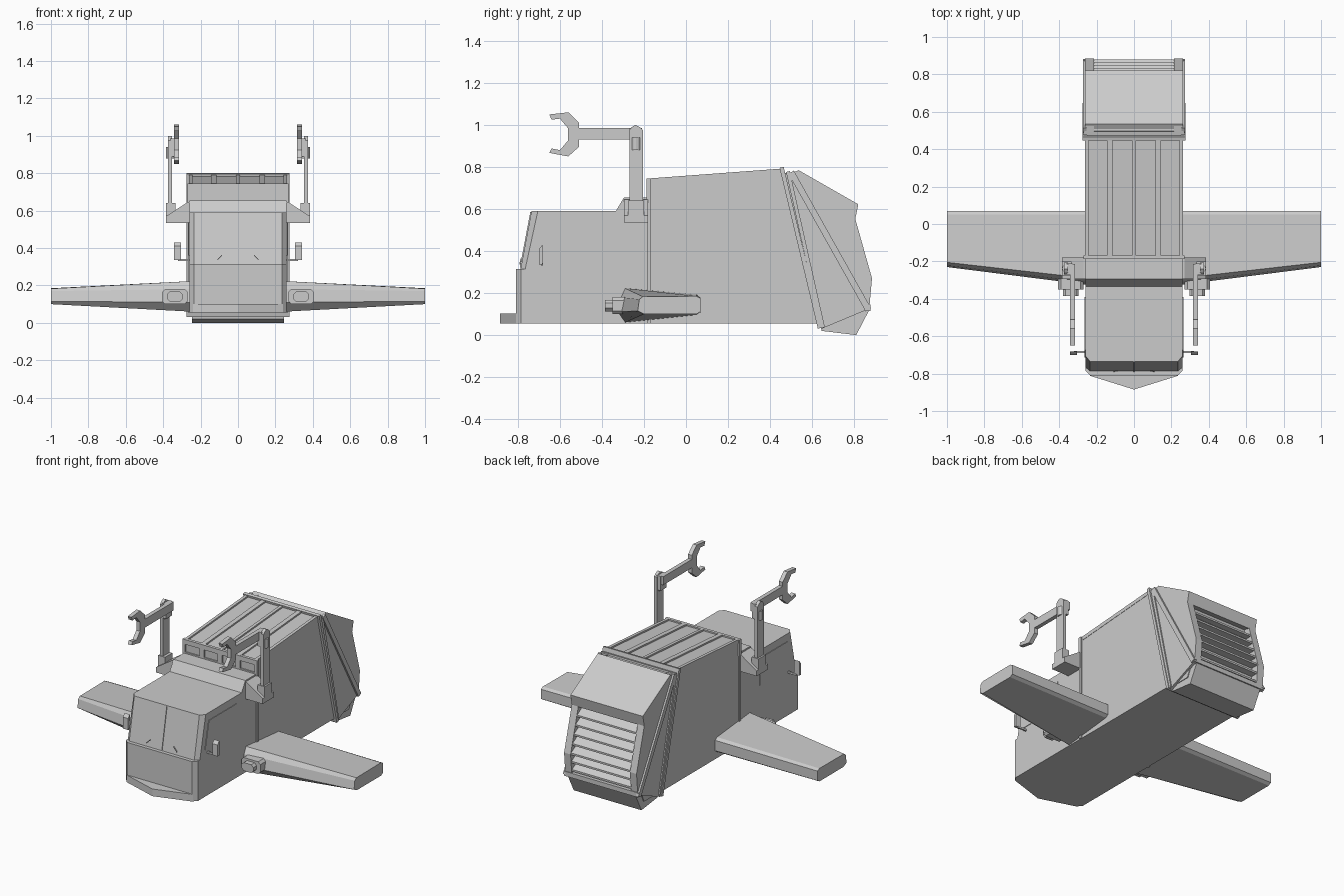
import bpy, bmesh
from mathutils import Vector


def loft(name, rings):
    """Solid skin through equal-length rings of 3D points, capped at both ends."""
    bm = bmesh.new()
    vs = [[bm.verts.new(p) for p in r] for r in rings]
    n = len(vs[0])
    for a, b in zip(vs, vs[1:]):
        for i in range(n):
            j = (i + 1) % n
            bm.faces.new((a[i], a[j], b[j], b[i]))
    bm.faces.new(vs[0])
    bm.faces.new(vs[-1])
    bmesh.ops.recalc_face_normals(bm, faces=bm.faces)
    me = bpy.data.meshes.new(name)
    bm.to_mesh(me)
    bm.free()
    ob = bpy.data.objects.new(name, me)
    bpy.context.collection.objects.link(ob)
    return ob


def prism_x(name, yz, x0, x1):
    return loft(name, [[(x, y, z) for y, z in yz] for x in (x0, x1)])


def prism_y(name, xz, y0, y1):
    return loft(name, [[(x, y, z) for x, z in xz] for y in (y0, y1)])


def box(name, x0, x1, y0, y1, z0, z1):
    return prism_x(name, [(y0, z0), (y1, z0), (y1, z1), (y0, z1)], x0, x1)


def strip(name, p, q, w, x0, x1):
    """Straight bar between two points of the side view."""
    p, q = Vector(p), Vector(q)
    d = (q - p).normalized() * w / 2
    n = Vector((-d.y, d.x))
    return prism_x(name, [p + n, q + n, q - n, p - n], x0, x1)


def plan(y_front, y_side, z, y_back=-0.18):
    """Cab outline with chamfered front corners."""
    return [(-.235, y_front, z), (.235, y_front, z), (.26, y_side, z),
            (.26, y_back, z), (-.26, y_back, z), (-.26, y_side, z)]


# Cab
loft("cab_lower", [plan(-.81, -.785, .055), plan(-.81, -.785, .315)])
loft("cab_upper", [plan(-.787, -.765, .315), plan(-.735, -.705, .59)])
loft("bumper", [[(-.24, -.81, z), (0, -.885, z), (.24, -.81, z)] for z in (.055, .102)])
prism_x("cab_roof_step", [(-.34, .58), (-.295, .655), (-.18, .655), (-.18, .58)], -.26, .26)

# Windshield divider and wipers
strip("windshield_divider", (-.787, .32), (-.737, .585), .008, -.003, .003)
for s in (-1, 1):
    loft("wiper", [[(s * x, -.79 + (z - .315) * .19 - t, z + h)
                    for t, h in ((0, 0), (.006, 0), (.006, .006), (0, .006))]
                   for x, z in ((.11, .335), (.085, .358))])

# Container body with roof ribs
prism_x("container", [(-.18, .055), (.63, .055), (.455, .782), (-.18, .735)], -.26, .26)
for x, w in ((-.252, .01), (-.13, .015), (0, .01), (.13, .015), (.252, .01)):
    prism_x("roof_rib", [(-.18, .72), (.455, .768), (.455, .792), (-.18, .745)], x - w, x + w)

# Front frame of the container with four openings
box("frame_top", -.27, .27, -.188, -.168, .714, .745)
box("frame_bottom", -.27, .27, -.188, -.168, .64, .664)
for x, w in ((-.26, .01), (-.13, .016), (0, .016), (.13, .016), (.26, .01)):
    box("frame_post", x - w, x + w, -.188, -.168, .66, .72)

# Rear frame and hopper
strip("rear_frame", (.455, .798), (.637, .033), .02, -.275, .275)
strip("hopper_frame", (.485, .778), (.652, .035), .018, -.27, .27)
prism_x("hopper_core", [(.47, .77), (.53, .77), (.76, .56), (.83, .27), (.825, .13),
                        (.79, .05), (.64, .05)], -.25, .25)
prism_x("hopper_hood", [(.50, .765), (.535, .785), (.82, .622), (.805, .55), (.60, .60)], -.262, .262)
prism_x("hopper_base", [(.645, .02), (.81, 0), (.875, .125), (.83, .14), (.64, .06)], -.245, .245)
box("hopper_sill", -.268, .268, .855, .878, .115, .145)
for s in (-1, 1):
    prism_x("hopper_side", [(.48, .77), (.53, .78), (.805, .555), (.885, .27),
                            (.872, .125), (.645, .03)], s * .215, s * .262)
    strip("hopper_strut", (.50, .775), (.868, .12), .03, s * .255, s * .274)

# Louvers across the rear opening
for i in range(7):
    z = .49 - i * .056
    y = .805 + (.55 - z) * .285 if z > .27 else .885 - (.27 - z) * .09
    prism_x("rear_louver", [(y - .06, z + .045), (y - .005, z + .012), (y - .005, z), (y - .06, z)], -.22, .22)

claw = [(-.65, 1.05), (-.56, 1.06), (-.51, 1.012), (-.51, .985), (-.215, .985), (-.215, .93),
        (-.51, .93), (-.51, .895), (-.56, .85), (-.65, .867), (-.64, .888), (-.60, .88),
        (-.562, .925), (-.562, .985), (-.60, 1.03), (-.64, 1.025)]
for s in (-1, 1):
    # Wing tapering to the tip
    root = [(-.31, .18), (-.29, .223), (.05, .192), (.07, .178), (.07, .11), (.05, .096), (-.29, .06), (-.325, .11)]
    tip = [(-.222, .17), (-.205, .183), (.05, .185), (.07, .175), (.07, .112), (.05, .1), (-.2, .1), (-.23, .115)]
    loft("wing", [[(s * .25, y, z) for y, z in root], [(s, y, z) for y, z in tip]])

    # Pod at the wing root
    for nm, w, h, y0 in (("wing_pod", .068, .04, -.35), ("pod_nozzle", .042, .027, -.385)):
        c = .015
        sec = [(-w + c, -h), (w - c, -h), (w, -h + c), (w, h - c), (w - c, h), (-w + c, h), (-w, h - c), (-w, -h + c)]
        prism_y(nm, [(s * .338 + x, .14 + z) for x, z in sec], y0, -.26)

    # Arm bracket, post, elbow and claw
    prism_y("arm_bracket", [(s * .25, .535), (s * .385, .535), (s * .385, .57), (s * .27, .645), (s * .25, .645)], -.295, -.18)
    box("arm_foot", s * .335, s * .385, -.275, -.2, .55, .64)
    prism_x("arm_post", [(-.27, .56), (-.205, .56), (-.205, .975), (-.22, .99), (-.24, 1.0), (-.258, .99), (-.27, .975)], s * .353, s * .374)
    bpy.ops.mesh.primitive_cylinder_add(vertices=12, radius=.022, depth=.06, location=(s * .362, -.238, .91))
    bpy.context.object.name = "arm_elbow"
    box("arm_link", s * .33, s * .36, -.27, -.21, .89, .985)
    prism_x("claw_arm", claw, s * .315, s * .342)

    # Door window and mirror
    win = [(-.715, .36), (-.675, .54), (-.39, .54), (-.39, .36)]
    prism_x("side_window", win, s * .255, s * .2635)
    prism_x("mirror", [(-.70, .335), (-.682, .335), (-.682, .43), (-.70, .41)], s * .305, s * .342)
    box("mirror_arm", s * .255, s * .32, -.69, -.68, .33, .342)
    # Side edge of the container front frame
    box("frame_side", s * .25, s * .268, -.186, -.17, .055, .66)
